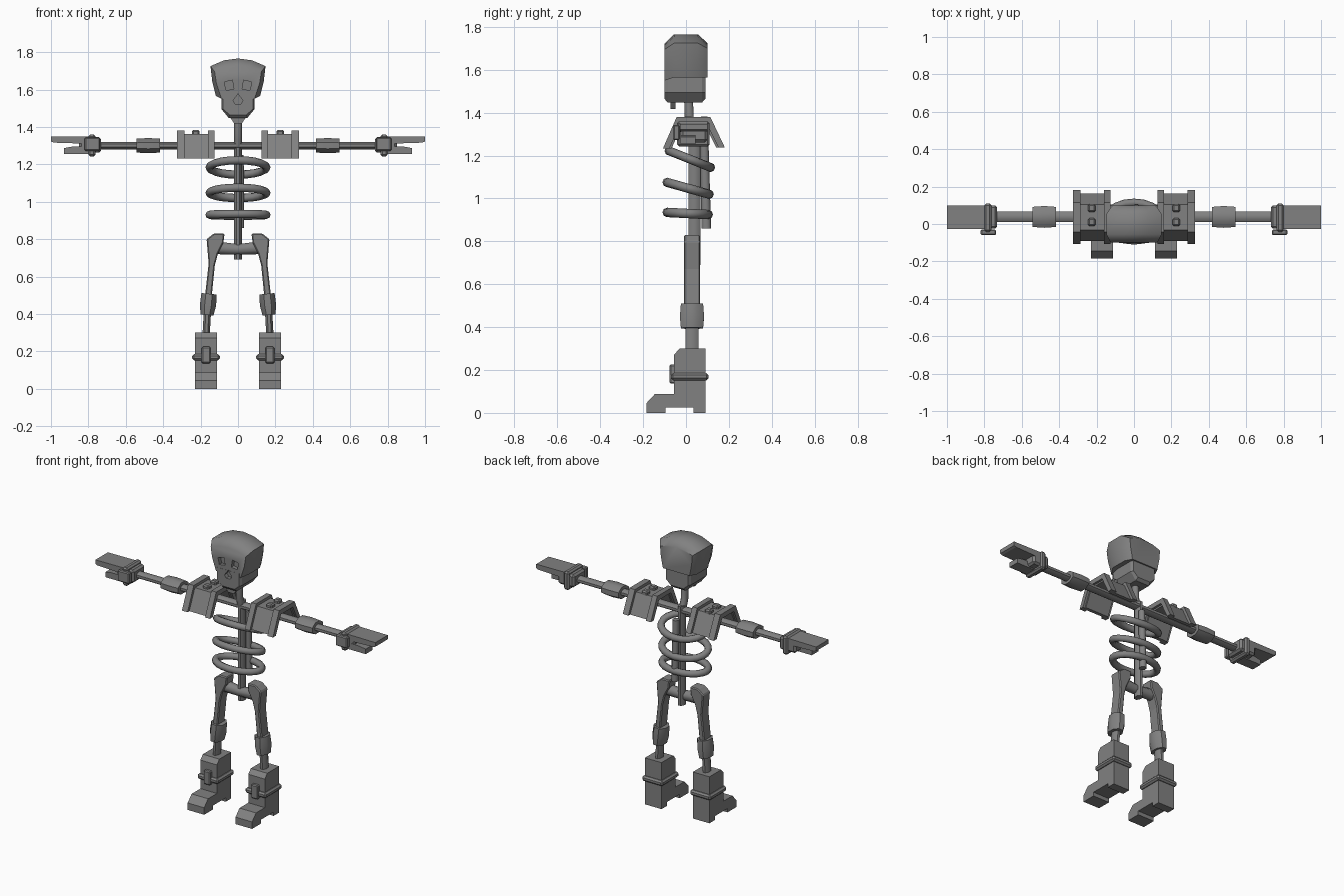
import bpy, bmesh, math
from mathutils import Vector

if "Cube" in bpy.data.objects:
    bpy.data.objects.remove(bpy.data.objects["Cube"])

bone = bpy.data.materials.new("bone_grey")
bone.diffuse_color = (0.22, 0.22, 0.22, 1)
bone.use_nodes = True
bone.node_tree.nodes["Principled BSDF"].inputs["Base Color"].default_value = bone.diffuse_color


def finish(name, bm, mirror=False, smooth=False, bevel=0):
    bmesh.ops.recalc_face_normals(bm, faces=bm.faces)
    me = bpy.data.meshes.new(name)
    bm.to_mesh(me)
    bm.free()
    me.materials.append(bone)
    ob = bpy.data.objects.new(name, me)
    bpy.context.collection.objects.link(ob)
    if smooth:
        for o in bpy.context.selected_objects:
            o.select_set(False)
        ob.select_set(True)
        bpy.context.view_layer.objects.active = ob
        bpy.ops.object.shade_smooth_by_angle(angle=math.radians(50))
    if bevel:
        m = ob.modifiers.new("bevel", "BEVEL")
        m.width, m.segments = bevel, 1
    if mirror:
        ob.modifiers.new("mirror", "MIRROR")
    return ob


def add_loft(bm, rings, cap=True):
    """Skin a list of equal-length point rings."""
    vs = [[bm.verts.new(p) for p in r] for r in rings]
    n = len(vs[0])
    for a, b in zip(vs, vs[1:]):
        for i in range(n):
            j = (i + 1) % n
            bm.faces.new((a[i], a[j], b[j], b[i]))
    if cap:
        bm.faces.new(vs[0])
        bm.faces.new(vs[-1])


def loft(name, rings, **kw):
    bm = bmesh.new()
    add_loft(bm, rings)
    return finish(name, bm, **kw)


def slab_rings(pts, axis, a, b):
    """Profile in (y, z) along x, or in (x, z) along y."""
    if axis == "x":
        return [[(t, u, v) for u, v in pts] for t in (a, b)]
    return [[(u, t, v) for u, v in pts] for t in (a, b)]


def slab(name, pts, axis, a, b, **kw):
    return loft(name, slab_rings(pts, axis, a, b), **kw)


def box(name, x, y, z, **kw):
    pts = [(y[0], z[0]), (y[1], z[0]), (y[1], z[1]), (y[0], z[1])]
    return slab(name, pts, "x", x[0], x[1], **kw)


def tube(name, stops, n=8, **kw):
    """stops: (centre, radius across, radius in y) from one end to the other."""
    d = (Vector(stops[-1][0]) - Vector(stops[0][0])).normalized()
    y = Vector((0, 1, 0))
    u = d.cross(y).normalized()
    rings = []
    for c, ru, ry in stops:
        ang = [2 * math.pi * (i + 0.5) / n for i in range(n)]
        rings.append([Vector(c) + u * ru * math.cos(a) + y * ry * math.sin(a) for a in ang])
    return loft(name, rings, smooth=True, **kw)


def sym(half):
    """Complete a right-half outline (top to bottom) with its left half."""
    return half + [(-x, z) for x, z in reversed(half) if x > 0]


# Skull: cranium lofted from face to back
sections = [
    (-0.100, [(0, 1.722), (0.065, 1.715), (0.125, 1.695), (0.115, 1.63), (0.088, 1.55)]),
    (-0.055, [(0, 1.766), (0.075, 1.756), (0.147, 1.725), (0.138, 1.645), (0.118, 1.565)]),
    (0.055, [(0, 1.766), (0.075, 1.756), (0.147, 1.725), (0.138, 1.645), (0.118, 1.565)]),
    (0.100, [(0, 1.725), (0.06, 1.72), (0.115, 1.70), (0.11, 1.64), (0.095, 1.565)]),
]
cranium = loft("cranium", [[(x, y, z) for x, z in sym(h)] for y, h in sections], smooth=True)
jaw_out = sym([(0.088, 1.575), (0.088, 1.495), (0.05, 1.448)])
jaw_in = [(x * 0.9, max(z, 1.465)) for x, z in jaw_out]
jaw = loft("jaw", [[(x, y, z) for x, z in o] for y, o in
                   ((-0.101, jaw_in), (-0.085, jaw_out), (0.075, jaw_out), (0.091, jaw_in))])

# Eye sockets and nose hole
bm = bmesh.new()
eye = [(0.022, 1.602), (0.064, 1.596), (0.073, 1.64), (0.03, 1.65)]
for s in (1, -1):
    add_loft(bm, slab_rings([(s * x, z) for x, z in eye], "y", -0.15, -0.075))
add_loft(bm, slab_rings(sym([(0, 1.577), (0.026, 1.54), (0.014, 1.522)]), "y", -0.15, -0.075))
cutter = finish("face_cutter", bm)
cutter.hide_render = True
cutter.hide_viewport = True
for part in (cranium, jaw):
    m = part.modifiers.new("sockets", "BOOLEAN")
    m.operation, m.solver, m.object = "DIFFERENCE", "EXACT", cutter
slab("chin_tuft", sym([(0.045, 1.455), (0.02, 1.418)]), "y", -0.072, -0.05)

# Neck, spine and rear rod
tube("neck", [((0, 0.012, 1.46), 0.022, 0.022), ((0, 0.015, 1.36), 0.022, 0.024),
              ((0, 0.04, 1.29), 0.022, 0.03)])
tube("spine", [((0, 0.04, 1.33), 0.022, 0.03), ((0, 0.04, 0.69), 0.022, 0.03)])
tube("rear_rod", [((0.012, 0.085, 1.25), 0.02, 0.022), ((0.012, 0.095, 0.86), 0.022, 0.024)])


# Ribs: tilted oval hoops
def rib(name, yc, ry, z_front, z_back, rx=0.152, r=0.022):
    bm = bmesh.new()
    rings = []
    for i in range(21):
        a = 2 * math.pi * i / 20
        ring = []
        for k in range(8):
            b = 2 * math.pi * k / 8
            e = r * math.cos(b)
            y = (ry + e) * math.sin(a)
            zc = (z_front + z_back) / 2 + (z_back - z_front) / 2 * math.sin(a)
            ring.append(((rx + e) * math.cos(a), yc + y, zc + r * math.sin(b)))
        rings.append(ring)
    add_loft(bm, rings, cap=False)
    bmesh.ops.remove_doubles(bm, verts=bm.verts, dist=1e-4)
    finish(name, bm, smooth=True)


rib("upper_rib", 0.018, 0.096, 1.222, 1.145)
rib("middle_rib", 0.01, 0.098, 1.075, 1.02)
rib("lower_rib", 0.008, 0.096, 0.935, 0.925)

# Arms: one bone across the shoulders, elbow guards on it
Z = 1.30
tube("arm_bone", [((-0.78, 0.038, Z), 0.021, 0.03), ((0.78, 0.038, Z), 0.021, 0.03)])
tube("elbow_guard", [((0.418, 0.038, Z), 0.04, 0.058), ((0.48, 0.038, Z), 0.044, 0.063),
                     ((0.542, 0.038, Z), 0.04, 0.058)], mirror=True)


# Shoulder guards: open channels with raised end bands and studs
def channel(grow, thick):
    def arch(g):
        return [(-0.09 - g, 1.232), (-0.033 - g * 0.6, 1.362 + g),
                (0.103 + g * 0.6, 1.362 + g), (0.163 + g, 1.238)]
    return arch(grow) + arch(grow - thick)[::-1]


slab("shoulder_guard", channel(0, 0.022), "x", 0.14, 0.31, mirror=True)
for nm, a, b in (("inner", 0.125, 0.16), ("outer", 0.285, 0.325)):
    slab("shoulder_band_" + nm, channel(0.018, 0.03), "x", a, b, mirror=True)
for nm, y in (("front", 0.01), ("back", 0.085)):
    box("shoulder_stud_" + nm, (0.205, 0.247), (y - 0.021, y + 0.021), (1.35, 1.383),
        mirror=True, bevel=0.008)

# Hands: wrist block, finger plate, thumb and strap with buckle
box("wrist", (0.732, 0.85), (-0.025, 0.10), (1.262, 1.345), mirror=True, bevel=0.012)
slab("fingers", [(0.80, 1.31), (0.985, 1.316), (1.0, 1.322), (1.0, 1.348), (0.80, 1.35)],
     "y", -0.027, 0.10, mirror=True)
slab("thumb", [(0.80, 1.255), (0.93, 1.255), (0.93, 1.287), (0.885, 1.295), (0.80, 1.295)],
     "y", -0.026, 0.045, mirror=True)
box("wrist_strap", (0.762, 0.80), (-0.042, 0.11), (1.242, 1.36), mirror=True, bevel=0.01)
box("wrist_buckle", (0.737, 0.82), (-0.06, -0.03), (1.272, 1.343), mirror=True, bevel=0.006)

# Pelvis and thighs
tube("pelvis", [((-0.125, 0.028, 0.755), 0.038, 0.035), ((0, 0.028, 0.745), 0.03, 0.03),
                ((0.125, 0.028, 0.755), 0.038, 0.035)])
thigh = [(0.168, 0.80), (0.13, 0.83), (0.072, 0.83), (0.078, 0.78), (0.108, 0.72),
         (0.124, 0.66), (0.142, 0.48), (0.178, 0.48), (0.157, 0.67)]
slab("thigh", thigh, "y", -0.01, 0.066, mirror=True, bevel=0.006)

# Knees and shins
tube("knee_guard", [((0.155, 0.028, 0.508), 0.044, 0.056), ((0.16, 0.028, 0.45), 0.047, 0.061),
                    ((0.166, 0.028, 0.395), 0.038, 0.056)], mirror=True)
tube("shin", [((0.162, 0.028, 0.44), 0.021, 0.034), ((0.171, 0.028, 0.28), 0.021, 0.034)],
     mirror=True)

# Boots: side profile with heel, strap and buckle
boot = [(-0.03, 0.30), (0.09, 0.30), (0.09, 0), (0.035, 0), (0.035, 0.025), (-0.095, 0.025),
        (-0.095, 0), (-0.185, 0), (-0.185, 0.045), (-0.145, 0.088), (-0.055, 0.088),
        (-0.055, 0.272)]
slab("boot", boot, "x", 0.112, 0.23, mirror=True)
box("boot_strap", (0.097, 0.245), (-0.07, 0.105), (0.152, 0.186), mirror=True, bevel=0.01)
box("boot_buckle", (0.146, 0.194), (-0.077, -0.05), (0.136, 0.225), mirror=True, bevel=0.006)
